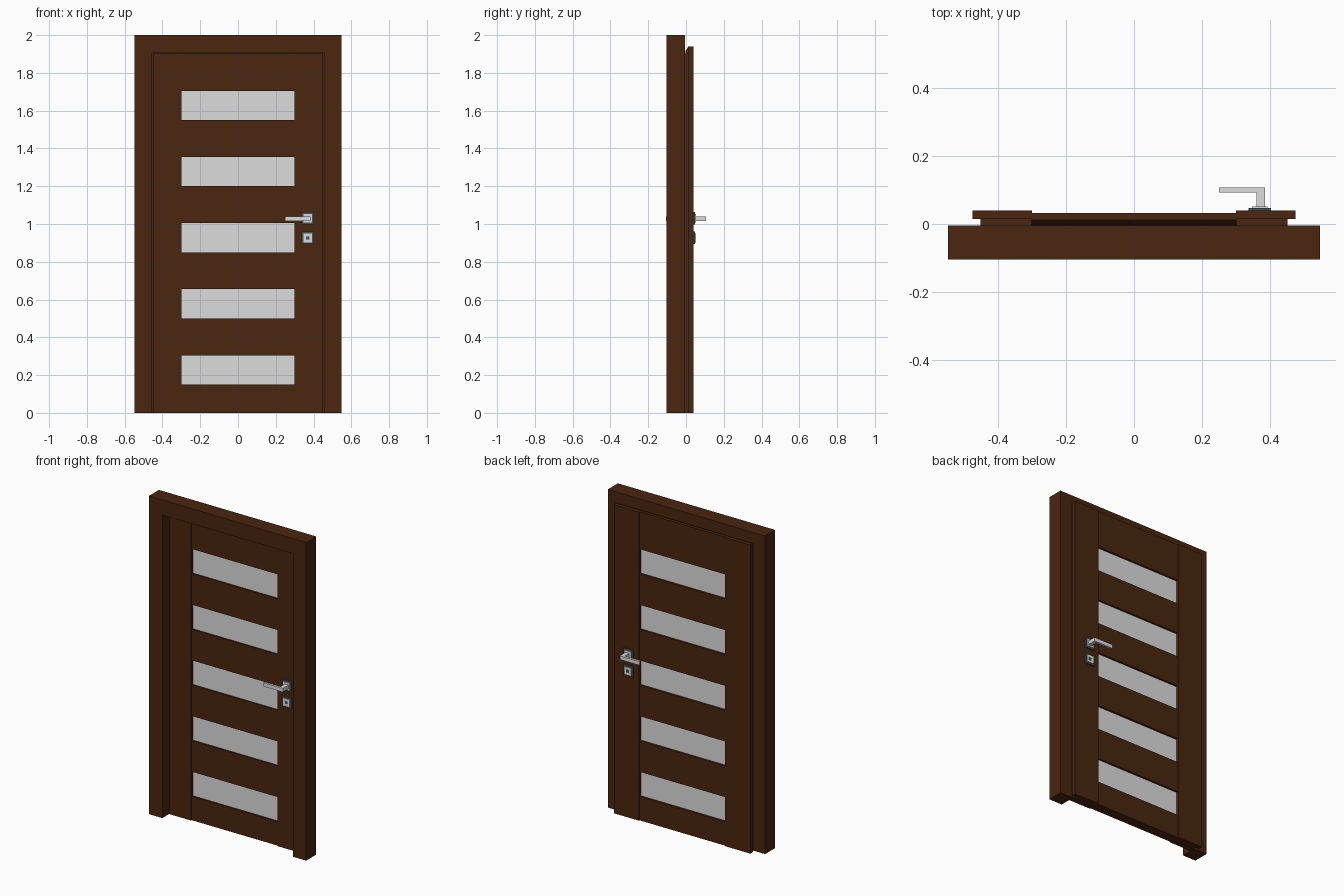
import bpy, bmesh

if "Cube" in bpy.data.objects:
    bpy.data.objects.remove(bpy.data.objects["Cube"])


def material(name, rgb):
    m = bpy.data.materials.new(name)
    m.diffuse_color = (*rgb, 1.0)
    m.use_nodes = True
    m.node_tree.nodes["Principled BSDF"].inputs["Base Color"].default_value = m.diffuse_color
    return m


WOOD = material("dark brown wood", (0.068, 0.019, 0.005))
LIGHT = material("frosted light grey", (0.72, 0.72, 0.72))
DARK = material("dark grey metal", (0.07, 0.08, 0.09))


def prism(name, outline, axis, lo, hi, mat):
    """Extrude a 2D outline along an axis (remaining axes stay in xyz order)."""
    bm = bmesh.new()
    rings = []
    for d in (lo, hi):
        ring = []
        for p in outline:
            co = list(p)
            co.insert("xyz".index(axis), d)
            ring.append(bm.verts.new(co))
        rings.append(ring)
    a, b = rings
    n = len(outline)
    bm.faces.new(a)
    bm.faces.new(b)
    for i in range(n):
        j = (i + 1) % n
        bm.faces.new((a[i], a[j], b[j], b[i]))
    bmesh.ops.recalc_face_normals(bm, faces=bm.faces)
    me = bpy.data.meshes.new(name)
    bm.to_mesh(me)
    bm.free()
    me.materials.append(mat)
    ob = bpy.data.objects.new(name, me)
    bpy.context.collection.objects.link(ob)
    return ob


def box(name, x, y, z, mat):
    return prism(name, [(x[0], y[0]), (x[1], y[0]), (x[1], y[1]), (x[0], y[1])],
                 "z", z[0], z[1], mat)


# Door frame: one U-shaped piece
prism("door_frame", [(-0.547, 0), (-0.547, 2), (0.547, 2), (0.547, 0), (0.454, 0),
                     (0.454, 1.905), (-0.454, 1.905), (-0.454, 0)],
      "y", -0.104, -0.004, WOOD)

# Stiles with a rebated lip that overlaps the back of the frame
for side, s in (("left", -1), ("right", 1)):
    box(side + "_stile", sorted((s * 0.30, s * 0.451)), (-0.037, 0.014), (0, 1.902), WOOD)
    box(side + "_stile_lip", sorted((s * 0.30, s * 0.475)), (0.014, 0.039), (0, 1.94), WOOD)

# Rails between the stiles, with glass panes in the gaps
F, B = -0.031, 0.033
glass_z = [(0.15 + 0.35 * i, 0.305 + 0.35 * i) for i in range(5)]
bottom = 0
for i, (z0, z1) in enumerate(glass_z):
    box("rail_%d" % (i + 1), (-0.302, 0.302), (F, B), (bottom, z0), WOOD)
    box("glass_%d" % (i + 1), (-0.302, 0.302), (-0.02, 0.02), (z0, z1), LIGHT)
    bottom = z1
# Top rail has a sloping upper rebate
prism("top_rail", [(F, bottom), (B, bottom), (B, 1.94), (0.012, 1.94), (0.01, 1.935),
                   (-0.003, 1.915), (-0.003, 1.902), (F, 1.902)],
      "x", -0.302, 0.302, WOOD)

# Lever handles and lock plates on both faces
MID = 0.001
for side, s in (("front", -1), ("back", 1)):
    def depth(a, b):
        return sorted((MID + s * a, MID + s * b))

    def plate(name, cz, half, d, mat):
        box(side + name, (0.37 - half, 0.37 + half), depth(*d), (cz - half, cz + half), mat)

    plate("_rosette", 1.03, 0.033, (0.036, 0.046), DARK)
    plate("_rosette_cover", 1.03, 0.023, (0.044, 0.051), LIGHT)
    plate("_lock_plate", 0.926, 0.033, (0.036, 0.046), DARK)
    plate("_lock_cover", 0.926, 0.023, (0.044, 0.051), LIGHT)
    plate("_keyhole", 0.926, 0.009, (0.049, 0.052), DARK)
    # L-shaped lever
    prism(side + "_lever",
          [(x, MID + s * d) for x, d in ((0.385, 0.048), (0.385, 0.106), (0.25, 0.106),
                                         (0.25, 0.092), (0.36, 0.092), (0.36, 0.048))],
          "z", 1.016, 1.04, LIGHT)
